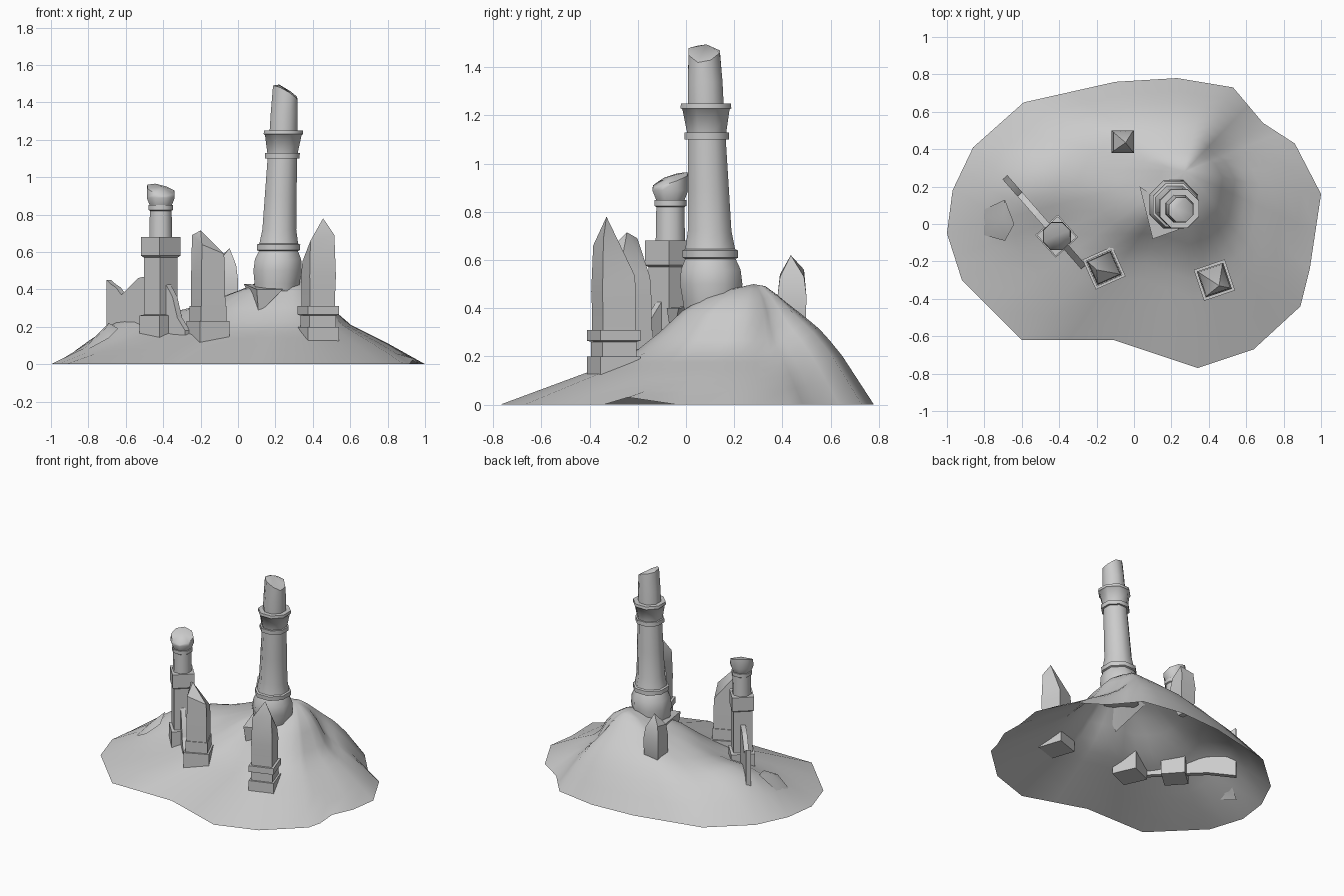
import bpy, bmesh, math
from mathutils import Vector

cube = bpy.data.objects.get("Cube")
if cube:
    bpy.data.objects.remove(cube)

stone = bpy.data.materials.new("grey stone")
stone.use_nodes = True
GREY = (0.6, 0.6, 0.6, 1)
stone.diffuse_color = GREY
stone.node_tree.nodes["Principled BSDF"].inputs["Base Color"].default_value = GREY


def add_object(name, bm, angle=35, fix=True):
    if fix:
        bmesh.ops.recalc_face_normals(bm, faces=bm.faces)
    mesh = bpy.data.meshes.new(name)
    bm.to_mesh(mesh)
    bm.free()
    mesh.materials.append(stone)
    ob = bpy.data.objects.new(name, mesh)
    bpy.context.collection.objects.link(ob)
    bpy.ops.object.select_all(action='DESELECT')
    ob.select_set(True)
    bpy.context.view_layer.objects.active = ob
    bpy.ops.object.shade_smooth_by_angle(angle=math.radians(angle))
    return ob


def bridge(bm, low, high):
    n = len(low)
    for i in range(n):
        j = (i + 1) % n
        bm.faces.new((low[i], low[j], high[j], high[i]))


def ring(bm, center, radius, z, sides, turn):
    """Regular ring; z may be one height or one height per corner."""
    out = []
    for i in range(sides):
        a = turn + 2 * math.pi * i / sides
        h = z[i] if isinstance(z, list) else z
        out.append(bm.verts.new((center[0] + radius * math.cos(a),
                                 center[1] + radius * math.sin(a), h)))
    return out


def stacked(name, center, profile, sides, turn, apex=None, lean=(0, 0), angle=35):
    """Column lofted through (radius, height) rings, with a broken tip."""
    bm = bmesh.new()
    rings = []
    z0 = profile[0][1]
    for r, z in profile:
        mid = sum(z) / len(z) if isinstance(z, list) else z
        c = (center[0] + lean[0] * (mid - z0), center[1] + lean[1] * (mid - z0))
        rings.append(ring(bm, c, r, z, sides, turn))
    for low, high in zip(rings, rings[1:]):
        bridge(bm, low, high)
    bm.faces.new(rings[0])
    if apex:
        tip = bm.verts.new(apex)
        for i in range(sides):
            bm.faces.new((rings[-1][i], rings[-1][(i + 1) % sides], tip))
    else:
        bm.faces.new(rings[-1])
    return add_object(name, bm, angle)


def square(side):
    return side / math.sqrt(2)


def faces_from(name, verts, faces):
    bm = bmesh.new()
    vs = [bm.verts.new(v) for v in verts]
    for f in faces:
        bm.faces.new([vs[i] for i in f])
    return add_object(name, bm)


# Hill: open shell lofted from the shore outline up to the summit
outline = [(-1, -.05), (-.92, -.3), (-.6, -.62), (-.11, -.62), (.34, -.77), (.64, -.67),
           (.89, -.44), (.94, -.24), (1, .16), (.86, .43), (.69, .54), (.53, .73),
           (.23, .78), (-.1, .76), (-.59, .65), (-.86, .41), (-.97, .18)]
summit = Vector((.27, .28))
front = [(0, .5), (.13, .475), (.25, .42), (.36, .31), (.49, .2), (.64, .14), (1, 0)]
back = [(0, .5), (.12, .495), (.24, .44), (.44, .36), (.58, .3), (.74, .2), (1, 0)]
right = [(0, .5), (.08, .49), (.18, .45), (.28, .37), (.4, .23), (.73, .11), (1, 0)]
# Mound on the left shore and the saddle beside the tower
swells = [((-.6, .2), .095, .18), ((0, .25), -.05, .13)]


def sample(profile, t):
    for (a, ha), (b, hb) in zip(profile, profile[1:]):
        if t <= b:
            return ha + (hb - ha) * (t - a) / (b - a)
    return 0


def clamp(v):
    return min(1, max(0, v))


bm = bmesh.new()
shore = []
for i, p in enumerate(outline):
    q = outline[(i + 1) % len(outline)]
    shore += [Vector(p), (Vector(p) + Vector(q)) / 2]
levels = []
for t in (1, .86, .74, .64, .55, .46, .37, .28, .2, .1):
    row = []
    for p in shore:
        d = (p - summit).normalized()
        w_back = clamp((d.y - .3 * d.x + .1) / .9)
        w_right = clamp((d.x - .2) / .6)
        z = sample(front, t) * (1 - w_right) + sample(right, t) * w_right
        z = z * (1 - w_back) + sample(back, t) * w_back
        xy = summit.lerp(p, t)
        for spot, rise, spread in swells:
            gap = (xy - Vector(spot)).length / spread
            z += rise * math.exp(-gap * gap / 2) * (t < 1)
        if t == 1 and (p - Vector((.94, -.24))).length < .01:
            z = .03
        row.append(bm.verts.new((xy.x, xy.y, z)))
    levels.append(row)
for low, high in zip(levels, levels[1:]):
    bridge(bm, low, high)
top = bm.verts.new((summit.x, summit.y, .5))
for i in range(len(shore)):
    bm.faces.new((levels[-1][i], levels[-1][(i + 1) % len(shore)], top))
add_object("hill", bm, 60, False)

# Tall leaning tower with moulded rings and a snapped top
tower = [(.125, .39), (.13, .43), (.14, .5), (.134, .56), (.113, .605), (.125, .61), (.125, .64),
         (.112, .645), (.098, .72), (.092, .9), (.085, 1.1), (.1, 1.1), (.1, 1.13),
         (.088, 1.13), (.106, 1.225), (.114, 1.23), (.112, 1.25), (.08, 1.25), (.078, 1.34),
         (.07, [1.43, 1.46, 1.47, 1.48, 1.49, 1.48, 1.45, 1.42])]
stacked("tower", (.207, .108), tower, 8, math.pi / 8, (.22, .085, 1.495), (.042, -.03), 50)

# Broken corner of the tower plinth
faces_from("plinth_shard",
           [(.03, .2, .43), (.1, -.08, .4), (.24, -.03, .4), (.18, .1, .42), (.11, -.06, .27)],
           [(0, 1, 2, 3), (0, 4, 1), (1, 4, 2), (2, 4, 3), (3, 4, 0)])

# Right pillar: stepped square base and a snapped shaft
wide, neck, shaft = square(.175), square(.15), square(.142)
corner = math.radians(225 + 18.5)
stacked("right_pillar_base", (.43, -.3),
        [(wide, .12), (wide, .2), (neck, .2), (neck, .26), (wide, .265), (wide, .31)], 4, corner)
stacked("right_pillar_shaft", (.43, -.3),
        [(shaft, .24), (shaft, .39), (shaft * 1.04, .47), (shaft * .95, [.66, .69, .54, .55])],
        4, corner, (.455, -.33, .78))

# Middle pillar
middle = (-.16, -.235)
corner = math.radians(225 + 24)
stacked("middle_pillar_base", middle,
        [(wide, .1), (wide, .23), (neck, .23), (neck, .31)], 4, corner)
stacked("middle_pillar_shaft", middle,
        [(square(.14), .28), (square(.138), .45), (square(.13), [.64, .59, .53, .69])],
        4, corner, (-.2, -.245, .715))

# Small standing stone behind the summit
stacked("rear_stone", (-.06, .44),
        [(.03, .24), (square(.115), .33), (square(.12), .45), (square(.1), [.54, .53, .53, .56])],
        4, math.radians(225), (-.045, .435, .62))

# Left pillar turned cornerwise, with an octagonal neck and rounded head
left = (-.413, -.065)
stacked("left_pillar_shaft", left,
        [(.115, .1), (.115, .26), (.09, .265), (.09, .57), (.106, .58), (.106, .68)],
        4, math.radians(87))
stacked("left_pillar_head", left,
        [(.066, .67), (.063, .82), (.072, .825), (.072, .85), (.064, .85), (.081, .89),
         (.078, [.93, .95, .965, .96, .94, .91, .9, .91])],
        8, math.pi / 8, (-.41, -.06, .95), angle=50)

# Ruined thin wall running through the left pillar
crest = [(0, .45), (.05, .43), (.12, .41), (.19, .37), (.28, .41), (.4, .46), (.5, .47),
         (.7, .47), (.84, .36), (.9, .25), (1, .18), (1, .14), (.3, .12), (0, .08)]
start, end = Vector((-.69, .25)), Vector((-.27, -.23))
side = (end - start).normalized().orthogonal() * .017
bm = bmesh.new()
loops = []
for s in (-1, 1):
    loops.append([bm.verts.new((*(start.lerp(end, u) + side * s), z)) for u, z in crest])
    bm.faces.new(loops[-1])
bridge(bm, *loops)
add_object("ruined_wall", bm, 20)

# Half buried curved slab on the left shore
faces_from("buried_slab",
           [(-.86, .05, .05), (-.69, .13, .22), (-.64, 0, .19), (-.69, -.09, .14),
            (-.8, -.06, .08), (-.71, .02, .19)],
           [(i, (i + 1) % 5, 5) for i in range(5)])
